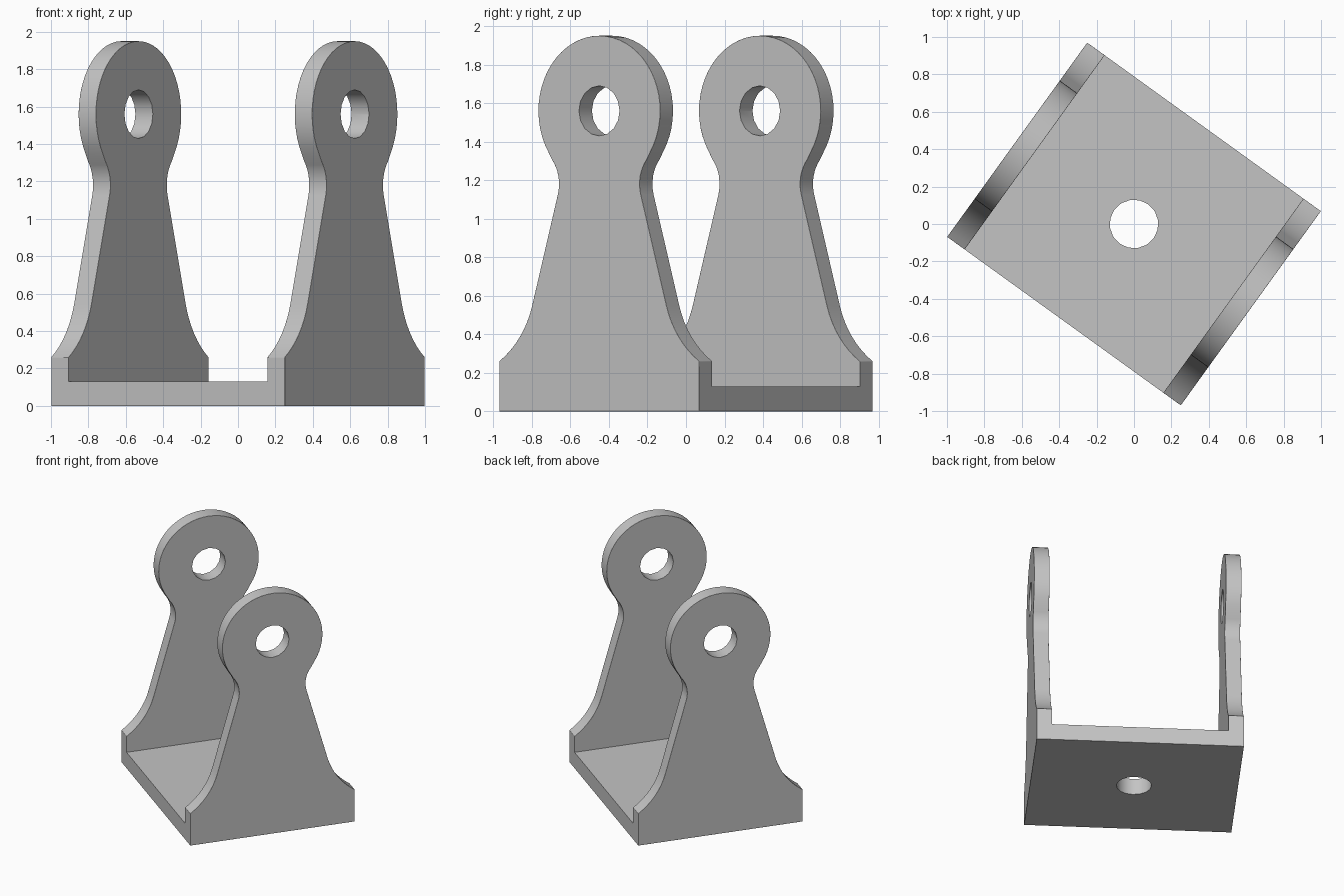
import bpy
import bmesh
from math import radians, degrees, sin, cos, atan2, pi
from mathutils import Vector, Matrix

HALF_W, HALF_D, WALL, FLOOR = 0.77, 0.64, 0.115, 0.13
EYE_Z, EYE_R, HOLE_R, SHOULDER = 1.56, 0.39, 0.13, 0.26

cube = bpy.data.objects.get("Cube")
if cube:
    bpy.data.objects.remove(cube)

grey = bpy.data.materials.new("light_grey")
grey.use_nodes = True
colour = (0.55, 0.55, 0.55, 1)
grey.diffuse_color = colour
grey.node_tree.nodes["Principled BSDF"].inputs["Base Color"].default_value = colour


def arc(centre, r, a0, a1, n):
    steps = [radians(a0 + (a1 - a0) * i / n) for i in range(n + 1)]
    return [(centre[0] + r * cos(a), centre[1] + r * sin(a)) for a in steps]


def finish(bm, name):
    bmesh.ops.recalc_face_normals(bm, faces=bm.faces)
    mesh = bpy.data.meshes.new(name)
    bm.to_mesh(mesh)
    bm.free()
    ob = bpy.data.objects.new(name, mesh)
    bpy.context.collection.objects.link(ob)
    mesh.materials.append(grey)
    return ob


def prism(name, points, axis, half):
    """Extrude an outline drawn in the side or front plane along x or y."""
    bm = bmesh.new()
    place = (lambda a, b: (-half, a, b)) if axis == "x" else (lambda a, b: (a, -half, b))
    face = bm.faces.new([bm.verts.new(place(a, b)) for a, b in points])
    out = bmesh.ops.extrude_face_region(bm, geom=[face])
    move = Vector((2 * half, 0, 0) if axis == "x" else (0, 2 * half, 0))
    bmesh.ops.translate(bm, vec=move, verts=[v for v in out["geom"] if isinstance(v, bmesh.types.BMVert)])
    return finish(bm, name)


def rod(name, matrix, length):
    bm = bmesh.new()
    bmesh.ops.create_cone(bm, cap_ends=True, segments=16, radius1=HOLE_R,
                          radius2=HOLE_R, depth=length, matrix=matrix)
    return finish(bm, name)


def combine(ob, tool, operation):
    mod = ob.modifiers.new("cut", "BOOLEAN")
    mod.operation, mod.solver, mod.object = operation, "EXACT", tool
    bpy.context.view_layer.objects.active = ob
    bpy.ops.object.modifier_apply(modifier=mod.name)
    bpy.data.objects.remove(tool)


# Side outline: flared foot, straight taper, neck fillet, round eye
taper = 15.9
neck, neck_r = Vector((0.458, 1.18)), 0.2
normal = Vector((cos(radians(taper)), sin(radians(taper))))
along = Vector((normal.y, -normal.x))
start = neck - neck_r * normal + along * 0.6
end = Vector((HALF_D, SHOULDER))
chord = end - start
flare_r = chord.length_squared / (2 * chord.dot(normal))
flare = start + normal * flare_r
low = degrees(atan2(end.y - flare.y, end.x - flare.x)) % 360
tangent = degrees(atan2(neck.y - EYE_Z, neck.x))

side = [(HALF_D, 0)]
side += arc(flare, flare_r, low, 180 + taper, 8)
side += arc(neck, neck_r, 180 + taper, 180 + tangent, 8)
side += arc((0, EYE_Z), EYE_R, tangent, 90, 20)[1:]
side += [(-u, z) for u, z in reversed(side[:-1])]

# U-shaped section trimmed by the side outline
inner = HALF_W - WALL
section = [(HALF_W, -0.2), (HALF_W, 2.2), (inner, 2.2), (inner, FLOOR)]
section += [(-x, z) for x, z in reversed(section)]
bracket = prism("bracket", section, "y", 1)
combine(bracket, prism("side_trim", side, "x", 1), "INTERSECT")

# Rounded outer edges, leaving the inner shoulder corners sharp
bm = bmesh.new()
bm.from_mesh(bracket.data)
bmesh.ops.remove_doubles(bm, verts=bm.verts, dist=0.0001)


def rounded(edge):
    a, b = (v.co for v in edge.verts)
    upright = abs(a.x - b.x) < 0.001 and abs(a.y - b.y) < 0.001
    if upright and abs(a.x) < inner + 0.01:
        return False
    return edge.is_manifold and edge.is_convex and edge.calc_face_angle() > radians(30)


bmesh.ops.bevel(bm, geom=[e for e in bm.edges if rounded(e)], offset=0.022,
                offset_type="OFFSET", segments=3, profile=0.5, affect="EDGES",
                clamp_overlap=True)
bm.to_mesh(bracket.data)
bm.free()

# Pin hole through both eyes and mounting hole through the floor
combine(bracket, rod("pin_cutter", Matrix.Translation((0, 0, EYE_Z)) @ Matrix.Rotation(pi / 2, 4, "Y"), 3),
        "DIFFERENCE")
combine(bracket, rod("floor_cutter", Matrix.Identity(4), 1), "DIFFERENCE")

# Smooth shading and final turn
bpy.ops.object.select_all(action="DESELECT")
bracket.select_set(True)
bpy.context.view_layer.objects.active = bracket
bpy.ops.object.shade_smooth_by_angle(angle=radians(35))
weighted = bracket.modifiers.new("weighted_normals", "WEIGHTED_NORMAL")
weighted.keep_sharp = True
bracket.rotation_euler.z = radians(-35.8)
